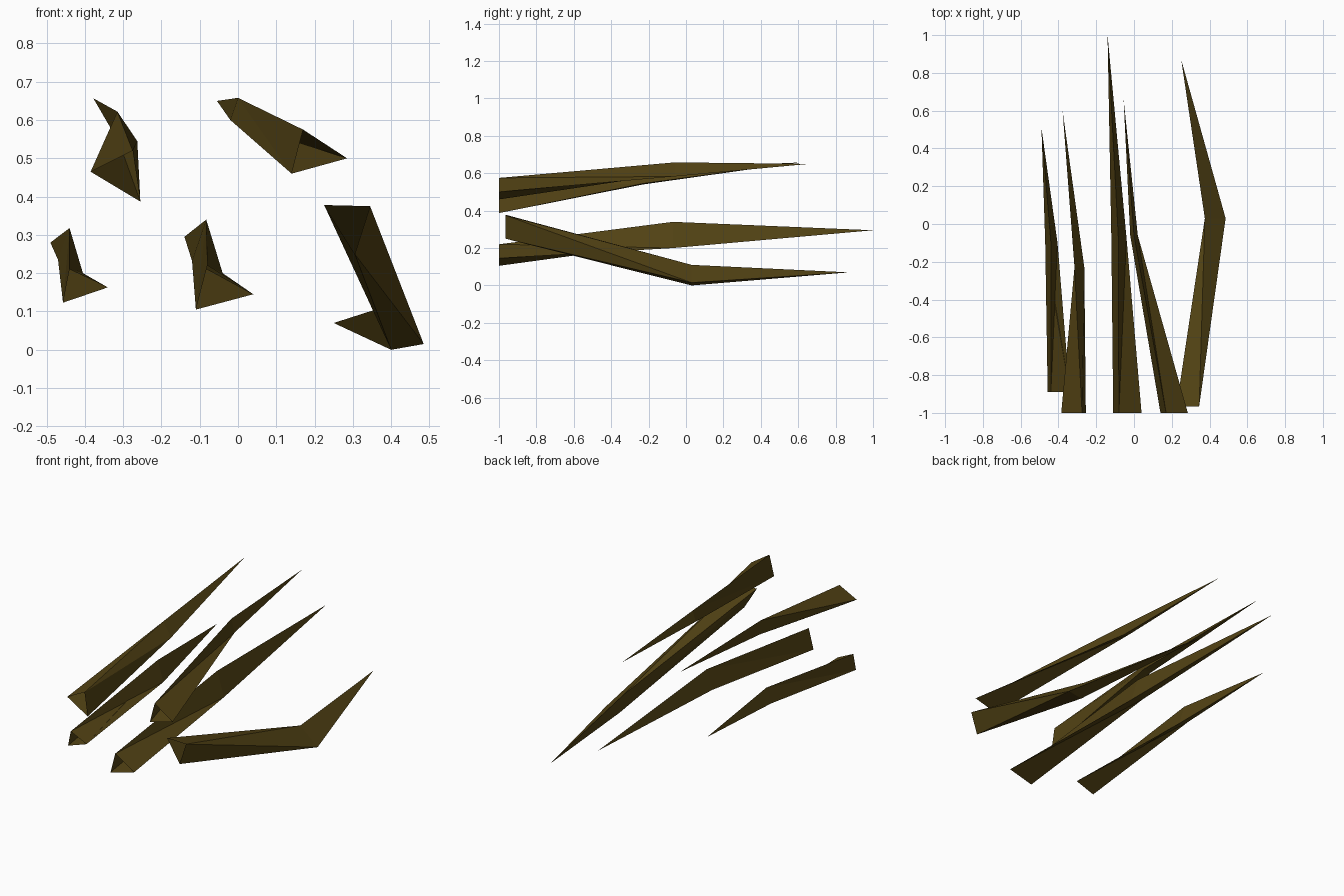
import bpy
import bmesh

default_cube = bpy.data.objects.get("Cube")
if default_cube:
    bpy.data.objects.remove(default_cube, do_unlink=True)


def make_material(name, colour):
    material = bpy.data.materials.new(name)
    material.use_nodes = True
    material.diffuse_color = colour
    shader = material.node_tree.nodes["Principled BSDF"]
    shader.inputs["Base Color"].default_value = colour
    shader.inputs["Roughness"].default_value = 0.9
    return material


dark_olive = make_material("dark_olive", (0.085, 0.055, 0.007, 1))


def make_spike(name, root_y, root, bend_y, bend, tip, lean_forward):
    """Three-sided hollow spike: open root ring, bent middle ring, sharp tip.

    Rings are (x, z) points, clockwise when seen from the front.
    lean_forward picks which way the bent sides fold.
    """
    bm = bmesh.new()
    lower = [bm.verts.new((x, root_y, z)) for x, z in root]
    middle = [bm.verts.new((x, bend_y, z)) for x, z in bend]
    point = bm.verts.new(tip)
    for i in range(len(lower)):
        j = (i + 1) % len(lower)
        a, b, c, d = lower[i], lower[j], middle[j], middle[i]
        if lean_forward:
            bm.faces.new((a, b, c))
            bm.faces.new((a, c, d))
        else:
            bm.faces.new((a, b, d))
            bm.faces.new((b, c, d))
        bm.faces.new((d, c, point))
    mesh = bpy.data.meshes.new(name)
    bm.to_mesh(mesh)
    bm.free()
    mesh.materials.append(dark_olive)
    spike = bpy.data.objects.new(name, mesh)
    bpy.context.collection.objects.link(spike)
    return spike


# Lower row of spikes
make_spike(
    name="lower_right_spike",
    root_y=-0.89,
    root=[(-0.457, 0.123), (-0.44, 0.21), (-0.34, 0.163)],
    bend_y=-0.1,
    bend=[(-0.47, 0.235), (-0.44, 0.318), (-0.405, 0.2)],
    tip=(-0.49, 0.51, 0.28),
    lean_forward=True,
)
make_spike(
    name="lower_middle_spike",
    root_y=-1,
    root=[(-0.11, 0.105), (-0.08, 0.22), (0.04, 0.145)],
    bend_y=-0.07,
    bend=[(-0.12, 0.232), (-0.083, 0.34), (-0.04, 0.2)],
    tip=(-0.14, 1, 0.295),
    lean_forward=True,
)
make_spike(
    name="lower_left_spike",
    root_y=-0.965,
    root=[(0.225, 0.378), (0.345, 0.375), (0.305, 0.25)],
    bend_y=0.03,
    bend=[(0.375, 0.11), (0.485, 0.015), (0.4, 0)],
    tip=(0.25, 0.87, 0.07),
    lean_forward=False,
)

# Upper row of spikes
make_spike(
    name="upper_right_spike",
    root_y=-1,
    root=[(-0.385, 0.465), (-0.275, 0.52), (-0.255, 0.387)],
    bend_y=-0.23,
    bend=[(-0.315, 0.622), (-0.263, 0.545), (-0.31, 0.54)],
    tip=(-0.378, 0.6, 0.657),
    lean_forward=False,
)
make_spike(
    name="upper_left_spike",
    root_y=-1,
    root=[(0.14, 0.46), (0.17, 0.575), (0.285, 0.5)],
    bend_y=-0.06,
    bend=[(-0.02, 0.6), (0, 0.658), (0.02, 0.583)],
    tip=(-0.055, 0.66, 0.65),
    lean_forward=True,
)
